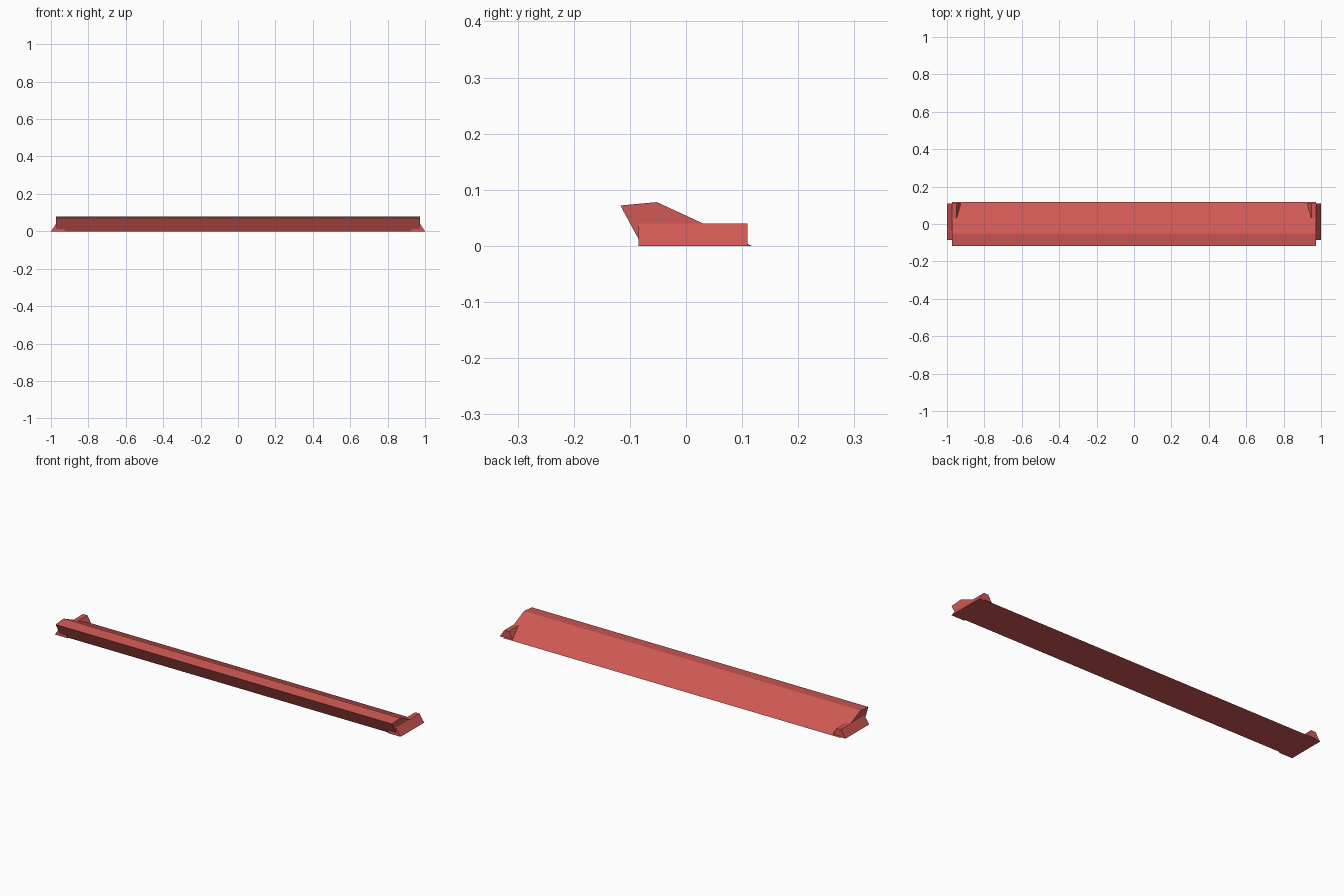
import bpy, bmesh

if "Cube" in bpy.data.objects:
    bpy.data.objects.remove(bpy.data.objects["Cube"])

red = bpy.data.materials.new("soft red")
red.diffuse_color = (0.63, 0.10, 0.09, 1)
red.use_nodes = True
red.node_tree.nodes["Principled BSDF"].inputs["Base Color"].default_value = red.diffuse_color


def prism(name, profile, start, end, place):
    """Extrude a closed 2D profile between start and end; place maps (a, b, t) to xyz."""
    bm = bmesh.new()
    rings = [[bm.verts.new(place(a, b, t)) for a, b in profile] for t in (start, end)]
    n = len(profile)
    bm.faces.new(rings[0])
    bm.faces.new(rings[1])
    for i in range(n):
        j = (i + 1) % n
        bm.faces.new((rings[0][i], rings[0][j], rings[1][j], rings[1][i]))
    bmesh.ops.recalc_face_normals(bm, faces=bm.faces)
    mesh = bpy.data.meshes.new(name)
    bm.to_mesh(mesh)
    bm.free()
    mesh.materials.append(red)
    obj = bpy.data.objects.new(name, mesh)
    bpy.context.collection.objects.link(obj)
    return obj


# Long beam with an overhanging front lip and a sloped back
prism("beam", [(-0.078, 0), (-0.117, 0.072), (-0.052, 0.078), (0.117, 0)],
      -0.973, 0.973, lambda y, z, x: (x, y, z))

# Tapered end blocks, one on each side
for side, label in ((-1, "left"), (1, "right")):
    prism(label + "_end_block",
          [(0.924, 0), (1.0, 0), (0.973, 0.04), (0.948, 0.04)],
          -0.085, 0.11, lambda x, z, y, s=side: (s * x, y, z))
